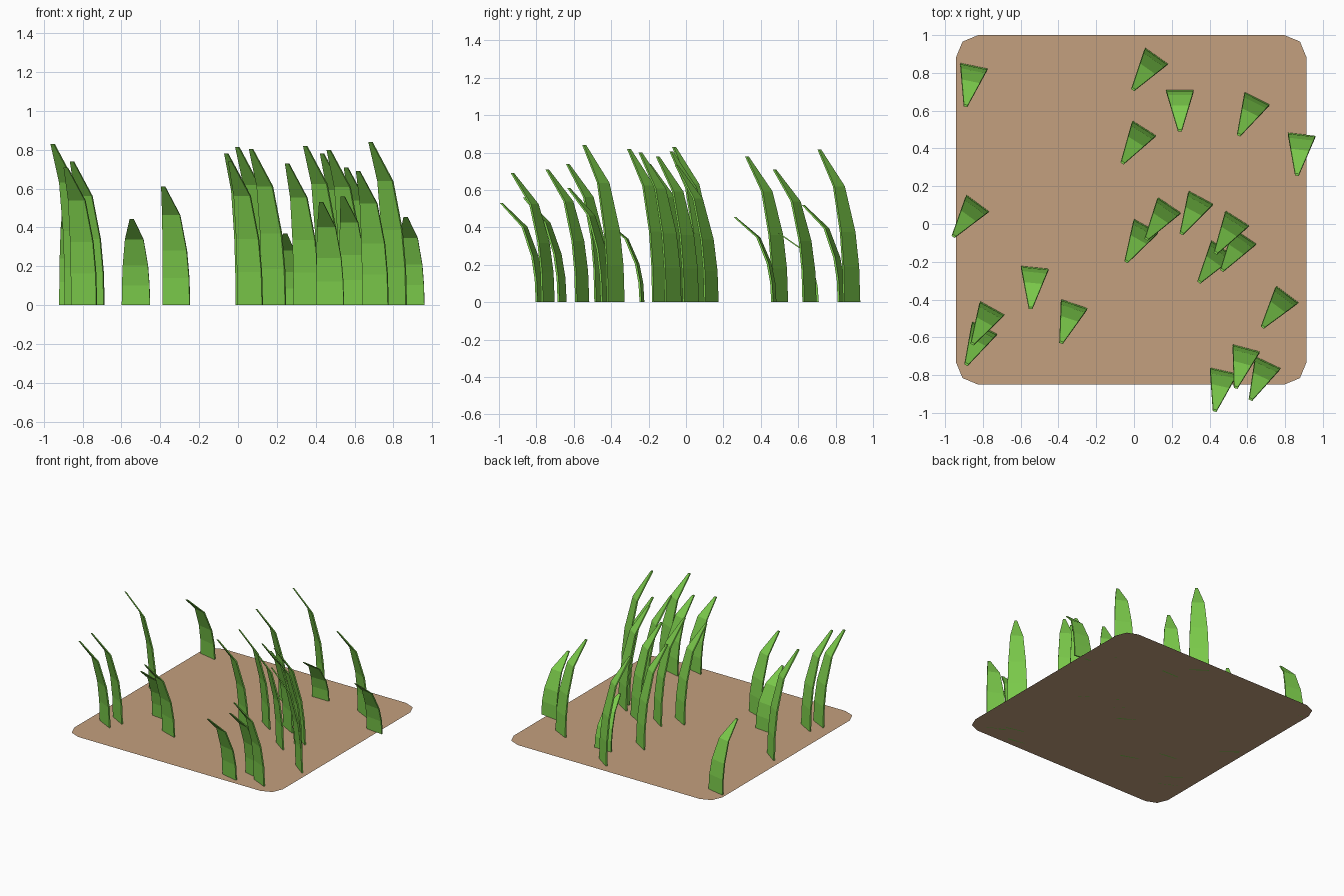
import bpy, math
from mathutils import Vector

if "Cube" in bpy.data.objects:
    bpy.data.objects.remove(bpy.data.objects["Cube"])


def material(name, color):
    m = bpy.data.materials.new(name)
    m.diffuse_color = color
    m.use_nodes = True
    m.node_tree.nodes["Principled BSDF"].inputs["Base Color"].default_value = m.diffuse_color
    return m


def add_object(name, verts, faces, mat):
    mesh = bpy.data.meshes.new(name)
    mesh.from_pydata(verts, [], faces)
    mesh.materials.append(mat)
    obj = bpy.data.objects.new(name, mesh)
    bpy.context.collection.objects.link(obj)
    return obj


soil = material("soil", (0.55, 0.35, 0.21, 1))
green = material("grass", (0.2, 0.6, 0.07, 1))

# Ground patch: flat square with two-segment rounded corners
R = 0.117
corners = [(0.913, 1.0), (-0.942, 1.0), (-0.942, -0.85), (0.913, -0.85)]
signs = [(1, 1), (-1, 1), (-1, -1), (1, -1)]
outline = []
for i, ((x, y), (sx, sy)) in enumerate(zip(corners, signs)):
    for k in range(3):
        a = math.radians(90 * i + 45 * k)
        outline.append((x - sx * R + R * math.cos(a), y - sy * R + R * math.sin(a), 0))
add_object("ground_patch", outline, [tuple(range(len(outline)))], soil)

# Blade profile rows: (height fraction, forward lean)
ROWS = [(0, 0), (0.23, 0.006), (0.46, 0.026), (0.76, 0.083), (1, 0.21)]
THICK = 0.011


def blade(name, x, y, h):
    """Curved tapering blade; taller blades are turned further."""
    turn = math.radians(37) * (h - 0.37) / 0.47
    side = Vector((math.cos(turn), -math.sin(turn), 0))
    fwd = Vector((-math.sin(turn), -math.cos(turn), 0))
    verts = []
    for frac, lean in ROWS:
        half = 0.073 - 0.063 * lean / 0.21
        base = Vector((x, y, h * frac)) + fwd * lean
        verts += [base - side * half, base + side * half,
                  base + side * half + fwd * THICK, base - side * half + fwd * THICK]
    faces = [(0, 1, 2, 3)]
    for r in range(len(ROWS) - 1):
        for k in range(4):
            a, b = r * 4 + k, r * 4 + (k + 1) % 4
            faces.append((b, a, a + 4, b + 4))
    n = len(verts)
    faces.append((n - 1, n - 2, n - 3, n - 4))
    add_object(name, verts, faces, green)


# Blade placements: base x, base y, height
BLADES = [
    (-.847, .837, .52), (.12, .89, .815), (.243, .71, .37), (.653, .665, .71),
    (.888, .475, .455), (.055, .507, .78), (-.827, .11, .83), (.065, -.01, .74),
    (.188, .10, .805), (.355, .14, .73), (.548, .03, .78), (.587, -.065, .80),
    (.471, -.13, .82), (.812, -.372, .84), (-.525, -.23, .445), (-.315, -.423, .61),
    (-.75, -.445, .74), (-.79, -.55, .71), (.595, -.657, .56), (.475, -.777, .53),
    (.71, -.733, .69),
]
for i, b in enumerate(BLADES, 1):
    blade(f"grass_blade_{i}", *b)
